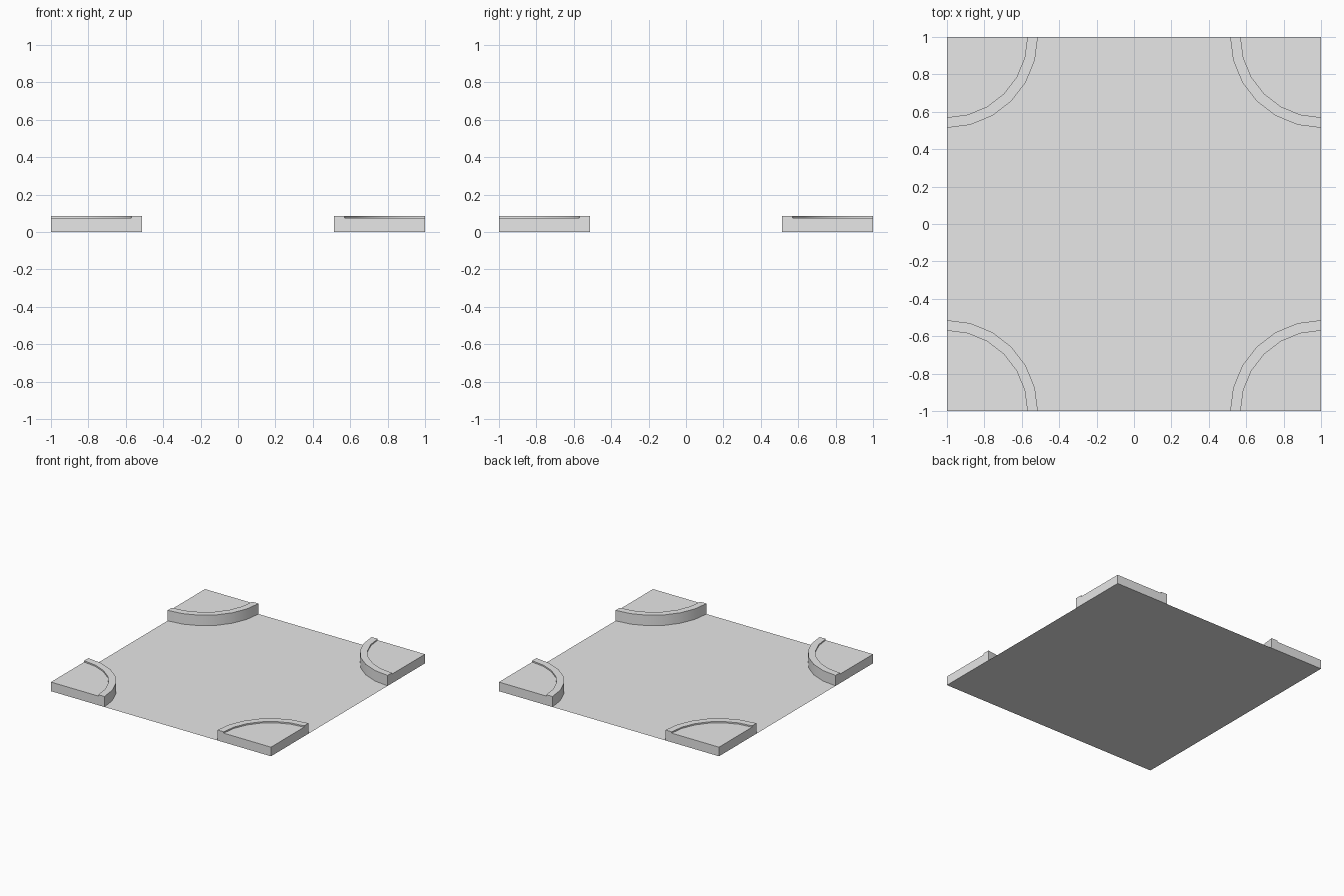
import bpy, bmesh
from math import cos, sin, pi, radians
from mathutils import Vector

cube = bpy.data.objects.get("Cube")
if cube:
    bpy.data.objects.remove(cube, do_unlink=True)

# Single concrete grey
grey = bpy.data.materials.new("concrete grey")
grey.use_nodes = True
grey.diffuse_color = (0.8, 0.8, 0.8, 1)
grey.node_tree.nodes["Principled BSDF"].inputs["Base Color"].default_value = (0.8, 0.8, 0.8, 1)

SLAB_Z, KERB_Z = 0.075, 0.086
INNER_R, OUTER_R = 0.43, 0.486
STEPS = 6


def finish_mesh(bm, name):
    bmesh.ops.recalc_face_normals(bm, faces=bm.faces)
    mesh = bpy.data.meshes.new(name)
    bm.to_mesh(mesh)
    bm.free()
    mesh.materials.append(grey)
    return mesh


def add_object(name, mesh, location=(0, 0, 0), turn=0):
    obj = bpy.data.objects.new(name, mesh)
    obj.location = location
    obj.rotation_euler.z = turn
    bpy.context.collection.objects.link(obj)
    return obj


# Thin flat road surface
bm = bmesh.new()
bmesh.ops.create_grid(bm, x_segments=1, y_segments=1, size=1)
add_object("road_surface", finish_mesh(bm, "road_surface"))

# Quarter-round pavement: kerb profile swept about the tile corner
bm = bmesh.new()
profile = [(INNER_R, SLAB_Z), (INNER_R, KERB_Z), (OUTER_R, KERB_Z), (OUTER_R, 0)]
rows = []
for i in range(STEPS + 1):
    a = pi / 2 * i / STEPS
    rows.append([bm.verts.new((r * cos(a), r * sin(a), z)) for r, z in profile])
top = bm.verts.new((0, 0, SLAB_Z))
base = bm.verts.new((0, 0, 0))
for row, nxt in zip(rows, rows[1:]):
    for j in range(len(profile) - 1):
        bm.faces.new((row[j], row[j + 1], nxt[j + 1], nxt[j]))
bm.faces.new([top] + [row[0] for row in rows])      # sunken slab
for row in (rows[0], rows[-1]):                     # straight tile edges
    bm.faces.new([base, top] + row)
pavement = finish_mesh(bm, "corner_pavement")
pavement.polygons.foreach_set("use_smooth", [True] * len(pavement.polygons))
pavement.set_sharp_from_angle(angle=radians(30))

# One pavement at each corner, turned in quarter steps
corners = [("front_right", -1, -1), ("front_left", 1, -1),
           ("back_left", 1, 1), ("back_right", -1, 1)]
for k, (name, x, y) in enumerate(corners):
    add_object(name + "_pavement", pavement, Vector((x, y, 0)), k * pi / 2)
